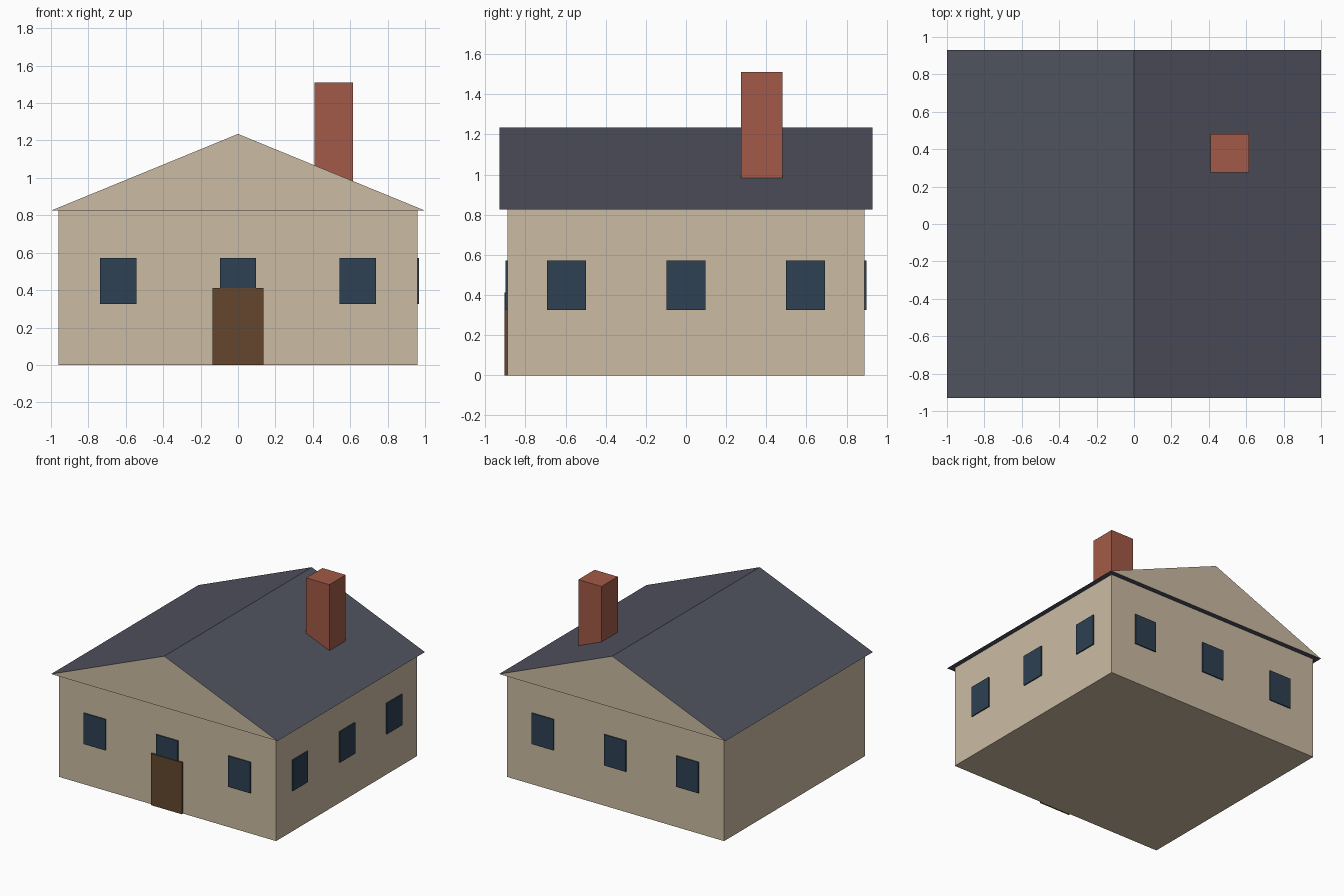
import bpy
import bmesh

cube = bpy.data.objects.get("Cube")
if cube:
    bpy.data.objects.remove(cube, do_unlink=True)


def material(name, rgb):
    # 8-bit display colour to linear
    lin = [((c / 255 + 0.055) / 1.055) ** 2.4 for c in rgb] + [1.0]
    m = bpy.data.materials.new(name)
    m.use_nodes = True
    m.diffuse_color = lin
    m.node_tree.nodes["Principled BSDF"].inputs["Base Color"].default_value = lin
    return m


WALL = material("beige wall", (203, 187, 163))
ROOF = material("slate roof", (80, 82, 95))
BRICK = material("red brick", (162, 90, 71))
WOOD = material("brown wood", (99, 70, 45))
GLASS = material("dark blue glass", (45, 65, 83))


def finish(name, bm, *mats):
    mesh = bpy.data.meshes.new(name)
    bmesh.ops.recalc_face_normals(bm, faces=bm.faces)
    bm.to_mesh(mesh)
    bm.free()
    for m in mats:
        mesh.materials.append(m)
    obj = bpy.data.objects.new(name, mesh)
    bpy.context.collection.objects.link(obj)
    return obj


def box(name, low, high, mat):
    bm = bmesh.new()
    bmesh.ops.create_cube(bm, size=1)
    for v in bm.verts:
        v.co = [high[i] if v.co[i] > 0 else low[i] for i in range(3)]
    return finish(name, bm, mat)


WX, WY, EAVE, RIDGE = 0.96, 0.89, 0.825, 1.235
RX, RY = 1.0, 0.93

# Walls
box("walls", (-WX, -WY, 0), (WX, WY, EAVE), WALL)

# Gabled roof: a triangle extruded along y, with wall-coloured gable ends
bm = bmesh.new()
profile = [(-RX, EAVE), (RX, EAVE), (0, RIDGE)]
end = bm.faces.new([bm.verts.new((x, -RY, z)) for x, z in profile])
new = bmesh.ops.extrude_face_region(bm, geom=[end], use_keep_orig=True)["geom"]
bmesh.ops.translate(bm, vec=(0, 2 * RY, 0),
                    verts=[g for g in new if isinstance(g, bmesh.types.BMVert)])
bm.normal_update()
for f in bm.faces:
    f.material_index = 1 if abs(f.normal.y) > 0.9 else 0
finish("roof", bm, ROOF, WALL)

# Chimney
box("chimney", (0.41, 0.275, 0.9), (0.615, 0.48, 1.51), BRICK)

# Door
box("door", (-0.137, -WY - 0.015, 0), (0.137, -WY + 0.01, 0.412), WOOD)

# Windows: three each on front, back and left wall
W, Z0, Z1, OUT = 0.097, 0.325, 0.572, 0.009
for label, k in (("a", -1), ("b", 0), ("c", 1)):
    cx, cy = k * 0.64, k * 0.595
    box("front_window_" + label, (cx - W, -WY - OUT, Z0), (cx + W, -WY + 0.01, Z1), GLASS)
    box("back_window_" + label, (cx - W, WY - 0.01, Z0), (cx + W, WY + OUT, Z1), GLASS)
    box("left_window_" + label, (WX - 0.01, cy - W, Z0), (WX + OUT, cy + W, Z1), GLASS)
